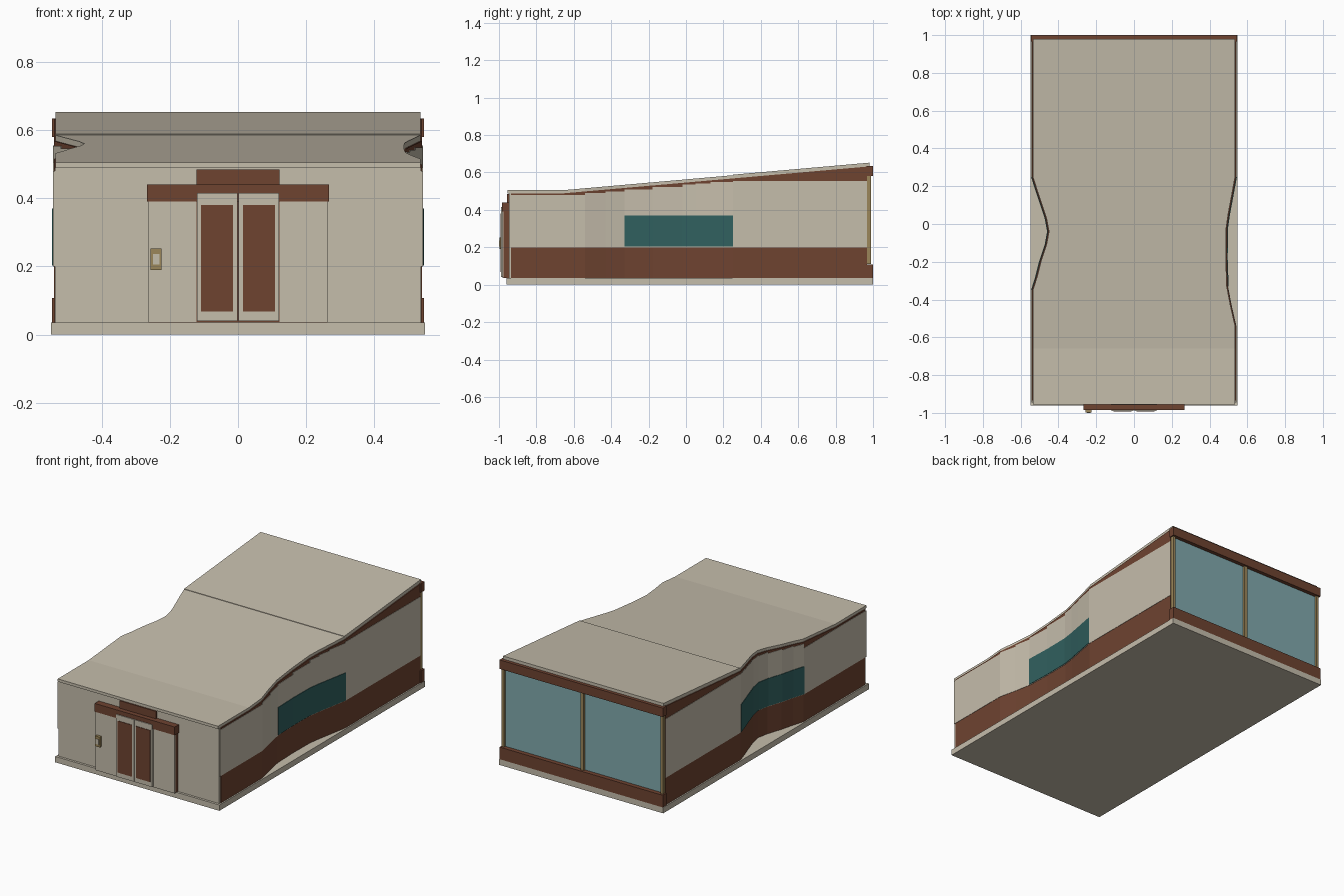
import bpy

old = bpy.data.objects.get("Cube")
if old:
    bpy.data.objects.remove(old, do_unlink=True)


def material(name, r, g, b):
    m = bpy.data.materials.new(name)
    m.use_nodes = True
    m.diffuse_color = (r, g, b, 1)
    m.node_tree.nodes["Principled BSDF"].inputs["Base Color"].default_value = (r, g, b, 1)
    return m


cream = material("cream", 0.56, 0.51, 0.41)
brown = material("brown", 0.156, 0.056, 0.030)
teal = material("dark teal", 0.030, 0.117, 0.114)
glass = material("pale blue glass", 0.22, 0.40, 0.42)
tan = material("tan", 0.33, 0.24, 0.10)

# Plan of each side wall as (y, distance from the centre line)
RIGHT = [(-0.945, 0.537), (-0.54, 0.537), (-0.43, 0.512), (-0.33, 0.493), (-0.18, 0.488),
         (-0.02, 0.49), (0.05, 0.5), (0.13, 0.515), (0.25, 0.537), (0.975, 0.537)]
LEFT = [(-0.945, 0.537), (-0.35, 0.537), (-0.28, 0.515), (-0.2, 0.495), (-0.11, 0.465),
        (-0.04, 0.452), (0.03, 0.465), (0.1, 0.488), (0.18, 0.515), (0.25, 0.537), (0.975, 0.537)]
BEND, SEAM = -0.66, 0.25


def width_at(side, y):
    for (ya, xa), (yb, xb) in zip(side, side[1:]):
        if ya <= y <= yb:
            return xa + (xb - xa) * (y - ya) / (yb - ya)
    return side[0][1]


def roof_z(y):
    return 0.505 + max(0, y - BEND) * 0.088


def prism(name, plan, bottom, top, mat):
    """Extrude a plan loop between two height rules."""
    n = len(plan)
    verts = [(x, y, bottom(y)) for x, y in plan] + [(x, y, top(y)) for x, y in plan]
    faces = [tuple(reversed(range(n))), tuple(range(n, 2 * n))]
    faces += [(i, (i + 1) % n, n + (i + 1) % n, n + i) for i in range(n)]
    mesh = bpy.data.meshes.new(name)
    mesh.from_pydata(verts, [], faces)
    mesh.materials.append(mat)
    ob = bpy.data.objects.new(name, mesh)
    bpy.context.collection.objects.link(ob)
    return ob


def box(name, x0, x1, y0, y1, z0, z1, mat):
    plan = [(x0, y0), (x1, y0), (x1, y1), (x0, y1)]
    return prism(name, plan, lambda y: z0, lambda y: z1, mat)


def plan_between(y0, y1, grow):
    """Counter-clockwise loop following both curved sides."""
    def ys(side):
        return [y0] + [y for y, _ in side if y0 < y < y1] + [y1]
    right = [(width_at(RIGHT, y) + grow, y) for y in ys(RIGHT)]
    left = [(-width_at(LEFT, y) - grow, y) for y in ys(LEFT)]
    return right + left[::-1]


# Ground slab
box("base_slab", -0.548, 0.548, -0.96, 1.0, 0, 0.035, cream)

# Brown inner body, showing as plinth band and sloping top trim, and the roof panels
for part, y0, y1, r0, r1, lift in (("front", -0.935, BEND, -0.955, BEND, 0),
                                   ("middle", BEND, SEAM, BEND, SEAM, 0),
                                   ("rear", SEAM, 0.968, SEAM, 0.98, 0.003)):
    prism(part + "_body", plan_between(y0, y1, 0.003), lambda y: 0.035,
          lambda y: roof_z(y) - 0.017, brown)
    prism(part + "_roof", plan_between(r0, r1, -0.002), lambda y: roof_z(y) - 0.017,
          lambda y: roof_z(y) + lift, cream)


def strip(name, side, sign, ya, yb, z0, z1, out, mat):
    a, b = width_at(side, ya), width_at(side, yb)
    plan = [(sign * (a - 0.01), ya), (sign * (a + out), ya),
            (sign * (b + out), yb), (sign * (b - 0.01), yb)]
    if sign < 0:
        plan.reverse()
    prism(name, plan, lambda y: z0, lambda y: z1, mat)


# Cream wall panels with stepped tops, and the curved teal window bands
for label, side, sign, window_start in (("right", RIGHT, 1, -0.33), ("left", LEFT, -1, -0.35)):
    for i, ((ya, _), (yb, _)) in enumerate(zip(side, side[1:])):
        top = 0.48 if i == 0 else min(roof_z(ya) - 0.026, 0.555)
        if ya >= SEAM:
            top, yb = 0.555, 0.968
        strip(f"{label}_wall_panel_{i}", side, sign, ya, yb, 0.2, top, 0.005, cream)
        if ya >= window_start and yb <= SEAM:
            strip(f"{label}_window_{i}", side, sign, ya, yb, 0.203, 0.37, 0.008, teal)

# Front wall
box("front_wall", -0.537, 0.537, -0.946, -0.93, 0.035, 0.488, cream)

# Entrance surround, canopy and header
box("entrance_surround", -0.262, 0.262, -0.978, -0.94, 0.035, 0.39, brown)
box("canopy", -0.267, 0.267, -0.985, -0.94, 0.39, 0.44, brown)
box("header_panel", -0.122, 0.122, -0.957, -0.94, 0.44, 0.485, brown)
for label, s in (("left", 1), ("right", -1)):
    def mirrored(name, xa, xb, *rest):
        box(f"{label}_{name}", min(s * xa, s * xb), max(s * xa, s * xb), *rest)
    # Fixed side panel, sliding door leaf with inset panel
    mirrored("side_panel", 0.122, 0.264, -0.981, -0.975, 0.037, 0.39, cream)
    mirrored("door_leaf", 0.002, 0.12, -0.99, -0.975, 0.04, 0.415, cream)
    mirrored("door_panel", 0.014, 0.108, -0.993, -0.988, 0.068, 0.38, brown)
    # Rear corner posts and glazing
    mirrored("rear_post", 0.522, 0.538, 0.965, 0.99, 0.11, 0.58, tan)
    mirrored("rear_glass", 0.006, 0.524, 0.965, 0.977, 0.11, 0.58, glass)

# Card reader beside the door
box("reader_body", -0.256, -0.224, -0.998, -0.978, 0.19, 0.252, tan)
box("reader_plate", -0.25, -0.23, -1.0, -0.996, 0.205, 0.237, cream)

# Rear mullion, sill and fascia
box("rear_mullion", -0.01, 0.01, 0.965, 0.99, 0.11, 0.58, tan)
box("rear_sill", -0.545, 0.545, 0.965, 1.0, 0.035, 0.108, brown)
box("rear_fascia", -0.545, 0.545, 0.965, 1.0, 0.58, 0.634, brown)
